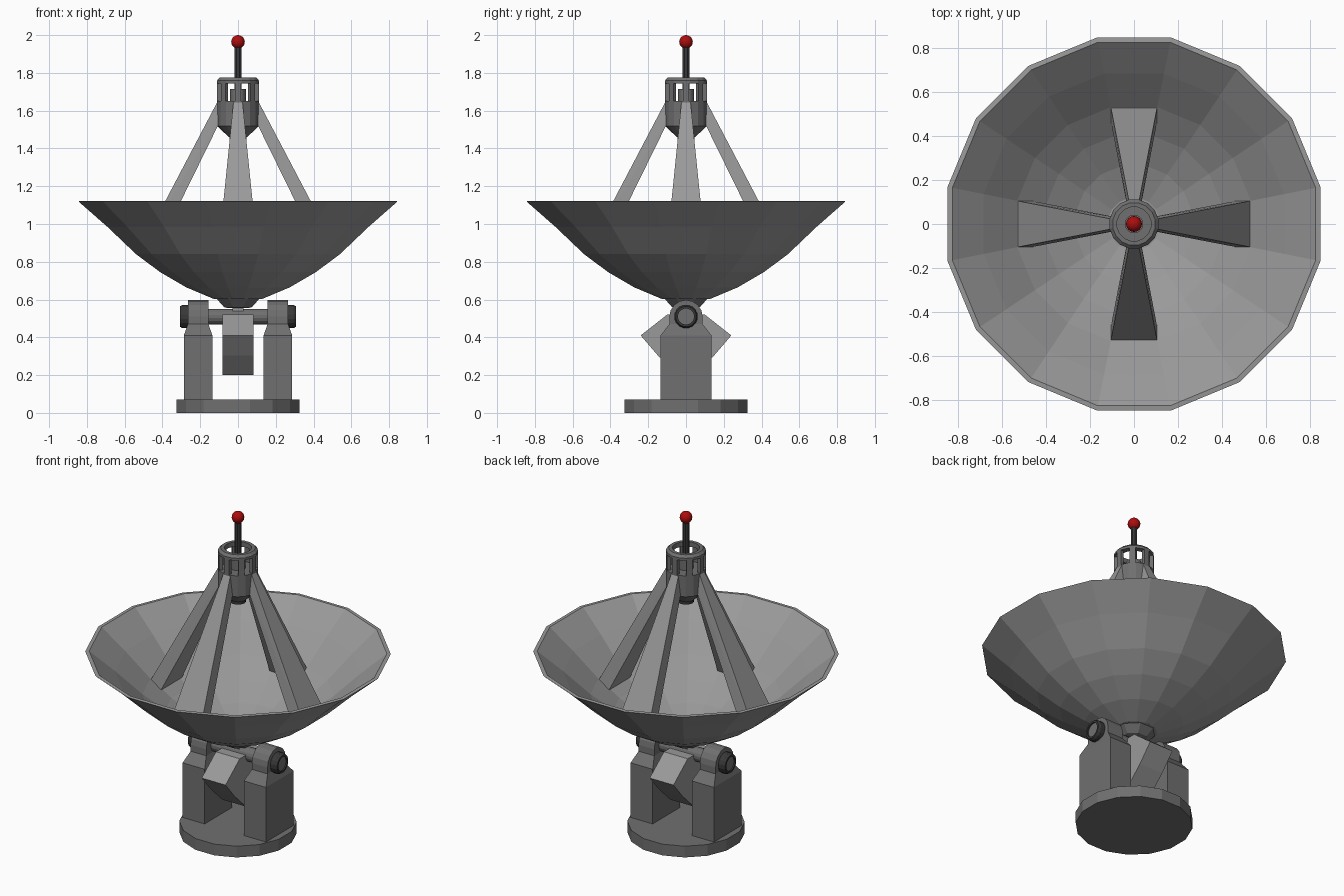
import bpy, bmesh, math
from mathutils import Matrix, Vector

if "Cube" in bpy.data.objects:
    bpy.data.objects.remove(bpy.data.objects["Cube"])


def material(name, rgb):
    m = bpy.data.materials.new(name)
    m.diffuse_color = (*rgb, 1)
    m.use_nodes = True
    m.node_tree.nodes["Principled BSDF"].inputs["Base Color"].default_value = m.diffuse_color
    return m


LIGHT = material("light grey", (0.32, 0.32, 0.32))
MID = material("mid grey", (0.16, 0.16, 0.16))
DARK = material("dark grey", (0.04, 0.04, 0.04))
RED = material("red", (0.42, 0.004, 0.004))


def finish(name, bm, mat, matrix=None):
    bmesh.ops.recalc_face_normals(bm, faces=bm.faces[:])
    if matrix:
        bm.transform(matrix)
    me = bpy.data.meshes.new(name)
    bm.to_mesh(me)
    bm.free()
    me.materials.append(mat)
    ob = bpy.data.objects.new(name, me)
    bpy.context.collection.objects.link(ob)
    return ob


def lathe(name, profile, mat, n=16, loop=False, matrix=None):
    """Spin an (r, z) profile; a looped profile makes a hollow ring."""
    bm = bmesh.new()
    rings = []
    for r, z in profile:
        angles = [(k + 0.5) * math.tau / n for k in range(n)]
        rings.append([bm.verts.new((r * math.cos(a), r * math.sin(a), z)) for a in angles])
    pairs = list(zip(rings, rings[1:]))
    if loop:
        pairs.append((rings[-1], rings[0]))
    else:
        bm.faces.new(rings[0])
        bm.faces.new(rings[-1])
    for a, b in pairs:
        for k in range(n):
            j = (k + 1) % n
            bm.faces.new((a[k], a[j], b[j], b[k]))
    return finish(name, bm, mat, matrix)


def hull(name, points, mat, matrix=None):
    """Convex solid around a few points."""
    bm = bmesh.new()
    verts = [bm.verts.new(p) for p in points]
    bmesh.ops.convex_hull(bm, input=verts)
    bmesh.ops.dissolve_limit(bm, angle_limit=0.01, verts=bm.verts[:], edges=bm.edges[:])
    return finish(name, bm, mat, matrix)


def rect(x0, x1, y, z):
    return [(x, s * y, z) for x in (x0, x1) for s in (-1, 1)]


def turn(deg):
    return Matrix.Rotation(math.radians(deg), 4, "Z")


ALONG_X = Matrix.Translation((0, 0, 0.51)) @ Matrix.Rotation(math.pi / 2, 4, "Y")

# Base and the two bearing pillars
lathe("base", [(0.331, 0), (0.331, 0.07)], MID)
for side, deg in (("right", 0), ("left", 180)):
    hull(side + "_pillar", rect(0.135, 0.287, 0.135, 0.06) + rect(0.135, 0.287, 0.135, 0.41)
         + rect(0.157, 0.265, 0.088, 0.47), MID, turn(deg))
    arch = [(0.088, 0.42), (-0.088, 0.42)]
    arch += [(0.088 * math.cos(a), 0.51 + 0.088 * math.sin(a))
             for a in (k * math.pi / 8 for k in range(9))]
    hull(side + "_bearing", [(x, y, z) for x in (0.157, 0.265) for y, z in arch], MID, turn(deg))
    # Dark hollow end cap with a grey disc inside
    lathe(side + "_axle_cap", [(0.062, 0.26), (0.062, 0.295), (0.055, 0.308), (0.043, 0.308),
                               (0.043, 0.26)], DARK, loop=True, matrix=turn(deg) @ ALONG_X)
    lathe(side + "_axle_end", [(0.045, 0.26), (0.045, 0.30)], MID, matrix=turn(deg) @ ALONG_X)
lathe("axle", [(0.042, -0.26), (0.042, 0.26)], MID, matrix=ALONG_X)

# Counterweight hanging on the axle
weight = [(0.24, 0.41), (0.10, 0.52), (0.15, 0.305), (0.04, 0.20)]
hull("counterweight", [(x, s * y, z) for x in (-0.082, 0.082) for s in (-1, 1)
                       for y, z in weight], LIGHT)

# Neck between axle and dish
hull("neck_block", rect(-0.03, 0.03, 0.03, 0.50) + rect(-0.03, 0.03, 0.03, 0.58), LIGHT)
lathe("neck_cone", [(0.06, 0.555), (0.08, 0.56), (0.13, 0.612)], MID, n=8)

# Dish shell: outer skin up to the rim, inner skin back down
outer = [(0.13, 0.603), (0.28, 0.665), (0.42, 0.745), (0.55, 0.84), (0.705, 0.985), (0.862, 1.12)]
inner = [(0.84, 1.122), (0.695, 1.0), (0.54, 0.857), (0.41, 0.762), (0.27, 0.682), (0.12, 0.622)]
lathe("dish", outer + inner, LIGHT, loop=True)
lathe("dish_centre", [(0.131, 0.603), (0.121, 0.622)], LIGHT)

# Four tapered struts
for name, deg in (("right", 0), ("back", 90), ("left", 180), ("front", 270)):
    corners = [(0.53, 0.105, 0.845), (0.465, 0.105, 0.79), (0.11, 0.024, 1.645), (0.045, 0.024, 1.645)]
    hull(name + "_strut", [(r, s * w, z) for r, w, z in corners for s in (-1, 1)], LIGHT, turn(deg))

# Feed hub with nozzle, posts and open top ring
lathe("feed_hub", [(0.05, 1.46), (0.113, 1.52), (0.113, 1.65)], MID)
lathe("feed_nozzle", [(0.045, 1.44), (0.045, 1.47)], DARK)
for k in range(8):
    hull("hub_post", rect(0.09, 0.111, 0.017, 1.64) + rect(0.09, 0.111, 0.017, 1.755), MID, turn(45 * k))
lathe("hub_ring", [(0.113, 1.745), (0.113, 1.76), (0.098, 1.775), (0.078, 1.775), (0.078, 1.745)],
      MID, loop=True)
lathe("mast_socket", [(0.042, 1.64), (0.042, 1.715)], MID)

# Mast and red beacon
lathe("mast", [(0.019, 1.70), (0.019, 1.95)], DARK, n=8)
bm = bmesh.new()
bmesh.ops.create_uvsphere(bm, u_segments=16, v_segments=10, radius=0.036)
beacon = finish("beacon", bm, RED, Matrix.Translation((0, 0, 1.964)))
for p in beacon.data.polygons:
    p.use_smooth = True
